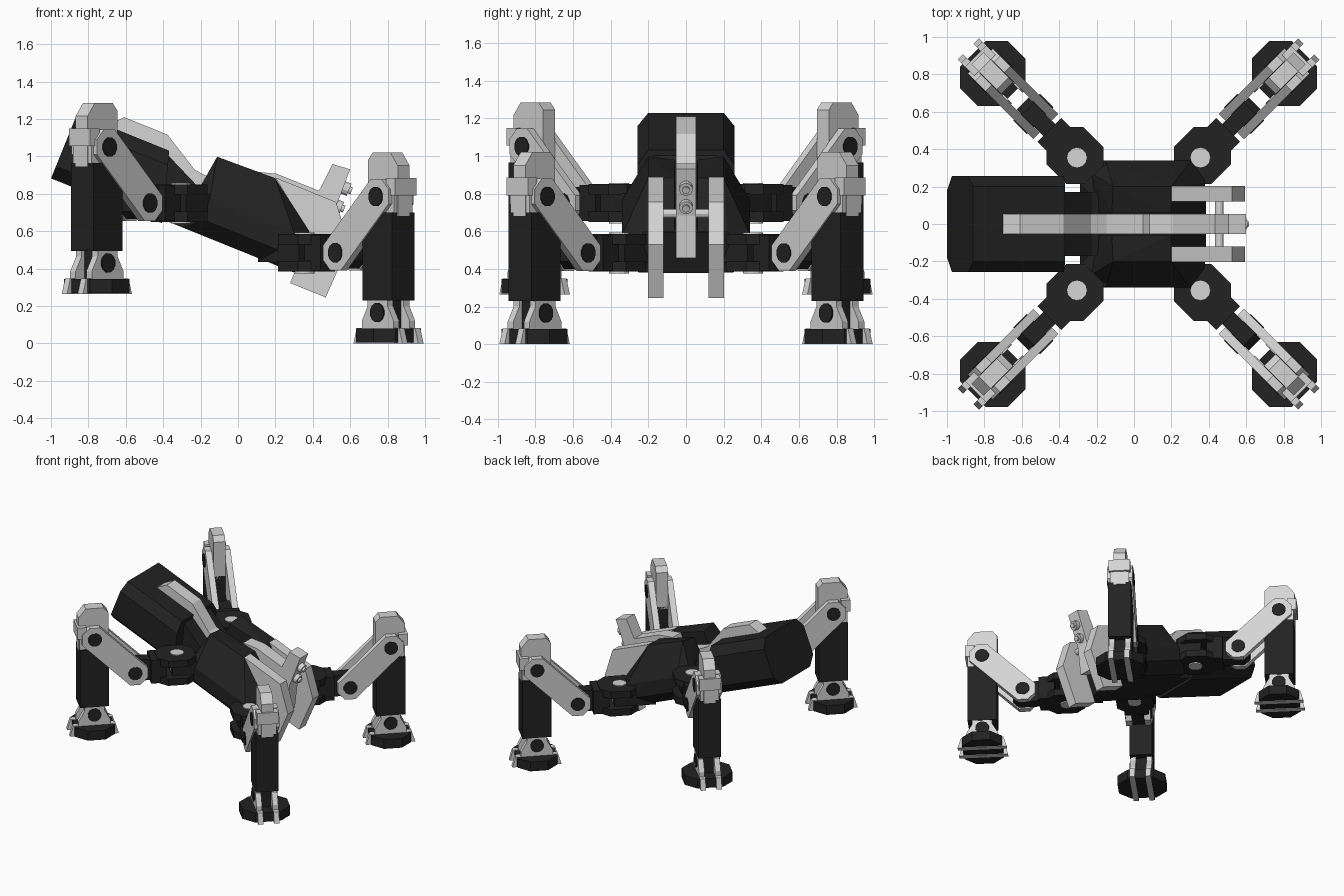
import bpy, bmesh, math
from mathutils import Matrix, Vector

if "Cube" in bpy.data.objects:
    bpy.data.objects.remove(bpy.data.objects["Cube"])


def material(name, v):
    m = bpy.data.materials.new(name)
    m.diffuse_color = (v, v, v, 1)
    m.use_nodes = True
    m.node_tree.nodes["Principled BSDF"].inputs["Base Color"].default_value = m.diffuse_color
    return m


BLACK = material("matte_black", 0.016)
LIGHT = material("light_grey", 0.66)


def finish(name, bm, mat, M):
    bmesh.ops.recalc_face_normals(bm, faces=bm.faces)
    me = bpy.data.meshes.new(name)
    bm.to_mesh(me)
    bm.free()
    me.transform(M)
    me.materials.append(mat)
    ob = bpy.data.objects.new(name, me)
    bpy.context.collection.objects.link(ob)
    return ob


def hull(name, pts, mat, M):
    bm = bmesh.new()
    for p in pts:
        bm.verts.new(p)
    bmesh.ops.convex_hull(bm, input=bm.verts)
    bmesh.ops.dissolve_limit(bm, angle_limit=0.02, verts=bm.verts, edges=bm.edges)
    return finish(name, bm, mat, M)


def prism(name, pts, a, b, mat, M, axis="y"):
    """Extrude a 2D outline from a to b along the axis."""
    place = {"x": lambda p, q, h: (h, p, q),
             "y": lambda p, q, h: (p, h, q),
             "z": lambda p, q, h: (p, q, h)}[axis]
    bm = bmesh.new()
    lo = [bm.verts.new(place(p, q, a)) for p, q in pts]
    hi = [bm.verts.new(place(p, q, b)) for p, q in pts]
    bm.faces.new(lo)
    bm.faces.new(hi)
    n = len(pts)
    for i in range(n):
        j = (i + 1) % n
        bm.faces.new((lo[i], lo[j], hi[j], hi[i]))
    return finish(name, bm, mat, M)


def chamfered(x0, x1, y0, y1, c):
    return [(x0 + c, y0), (x1 - c, y0), (x1, y0 + c), (x1, y1 - c),
            (x1 - c, y1), (x0 + c, y1), (x0, y1 - c), (x0, y0 + c)]


def rect(x0, x1, y0, y1):
    return [(x0, y0), (x1, y0), (x1, y1), (x0, y1)]


def disc(cx, cy, r, n=12):
    return [(cx + r * math.cos(2 * math.pi * (i + .5) / n),
             cy + r * math.sin(2 * math.pi * (i + .5) / n)) for i in range(n)]


# ---------- body, built level then pitched nose-down ----------
B = Matrix.Translation((0, 0, 0.5)) @ Matrix.Rotation(math.radians(22), 4, "Y")

# rear hull with chamfered cross-section
section = [(.18, -.02), (.257, .05), (.257, .28), (.2, .354)]
section += [(-y, v) for y, v in reversed(section)]
rear = [(-1.07, y, v) for y, v in section]
rear += [(-.43 - .11 * max(0, v) / .354, y, v) for y, v in section]
hull("rear_hull", rear, BLACK, B)
prism("waist", [(-.6, 0), (-.2, 0), (-.2, .24), (-.34, .24), (-.56, .34)], -.17, .17, BLACK, B)

# front body: centre keel and two side pods leaving a channel for the spine
prism("keel", [(-.43, 0), (.323, 0), (.323, .23), (-.02, .28), (-.43, .19)], -.17, .17, BLACK, B)
for s, side in ((1, "left"), (-1, "right")):
    pod = [(-.31, .055, 0), (-.31, .25, 0), (.32, .055, 0), (.32, .25, 0),
           (-.24, .34, .08), (-.24, .34, .19), (.26, .34, .08), (.25, .34, .19),
           (-.32, .27, .19), (.32, .27, .19), (.315, .06, .235), (.315, .22, .235),
           (-.29, .06, .40), (-.29, .2, .42), (.04, .06, .43), (.04, .2, .43)]
    hull("body_pod_" + side, [(u, s * y, v) for u, y, v in pod], BLACK, B)
    # jaw plate
    prism("jaw_plate_" + side, [(.04, .434), (.39, .434), (.54, .25), (.53, -.06),
                                (.325, -.06), (.325, .22)], s * .12, s * .203, LIGHT, B)

# spine crest running into the snout
prism("spine_crest", [(-.91, .34), (-.83, .43), (-.58, .43), (-.374, .31), (-.28, .30),
                      (-.06, .33), (-.06, .2), (-.42, .2), (-.56, .33)], -.053, .053, LIGHT, B)
prism("snout", [(-.08, .25), (-.08, .42), (.04, .455), (.283, .455), (.296, .615),
                (.395, .624), (.40, .36), (.46, .14), (.3, .14)], -.053, .053, LIGHT, B)
prism("jaw_rod", disc(.35, .35, .024), -.16, .16, LIGHT, B)
for i, v in enumerate((.52, .415)):
    prism("snout_bolt_%d" % i, disc(0, v, .036), .38, .43, LIGHT, B, "x")
    prism("snout_bolt_tip_%d" % i, disc(0, v, .02), .43, .445, LIGHT, B, "x")


# ---------- legs: local x points outward, origin under the hip pin ----------
def leg(tag, px, py, dz):
    M = Matrix.Translation((px, py, dz)) @ Matrix.Rotation(math.atan2(py, math.copysign(abs(py), px)), 4, "Z")

    def n(s):
        return s + "_" + tag

    # hip clevis
    prism(n("hip_tongue"), rect(-.26, .05, -.09, .09), .435, .535, BLACK, M, "z")
    prism(n("hip_fork_top"), chamfered(-.13, .16, -.14, .14, .07), .53, .585, BLACK, M, "z")
    prism(n("hip_fork_bottom"), chamfered(-.13, .16, -.14, .14, .07), .385, .44, BLACK, M, "z")
    prism(n("hip_block"), rect(.09, .21, -.09, .09), .39, .58, BLACK, M, "z")
    prism(n("hip_pin"), disc(0, 0, .053), .375, .592, LIGHT, M, "z")
    prism(n("hip_neck"), chamfered(.12, .41, .40, .57, .04), -.045, .045, BLACK, M)

    # paired thigh plates: hull of two octagons
    lo, hi = Vector((.33, .485)), Vector((.636, .785))
    octs = [tuple(c + Vector(p)) for c in (lo, hi) for p in chamfered(-.095, .095, -.095, .095, .056)]
    for s in (1, -1):
        hull(n("thigh_plate_" + ("a" if s > 0 else "b")),
             [(p, s * t, q) for p, q in octs for t in (.047, .095)], LIGHT, M)
    for c, part in ((lo, "thigh_pin"), (hi, "knee_pin")):
        prism(n(part), disc(c.x, c.y, .053), -.101, .101, BLACK, M)

    # shin and knee head
    F = M @ Matrix.Translation((.636, 0, 0))
    prism(n("shin"), rect(-.11, .11, -.085, .085), .23, .70, BLACK, F, "z")
    prism(n("knee_head"), [(-.11, .68), (.115, .68), (.115, .95), (.06, 1.02),
                           (-.075, 1.02), (-.11, .98)], -.045, .045, LIGHT, F)
    prism(n("knee_collar"), rect(.02, .11, -.07, .07), .70, .80, LIGHT, F, "z")
    prism(n("knee_crossbar"), rect(.06, .13, -.08, .08), .79, .885, LIGHT, F, "z")

    # ankle and foot
    prism(n("foot_pad"), chamfered(-.15, .15, -.18, .18, .083), .004, .08, BLACK, F, "z")
    prism(n("ankle_core"), rect(-.055, .055, -.04, .04), .06, .24, BLACK, F, "z")
    for s in (1, -1):
        ab = "a" if s > 0 else "b"
        prism(n("ankle_plate_" + ab), [(-.12, .07), (.12, .07), (.12, .12), (.075, .2), (.075, .24),
                                       (-.075, .24), (-.075, .2), (-.12, .12)],
              s * .04, s * .082, LIGHT, F)
        prism(n("toe_bar_" + ab), [(-.185, 0), (.185, 0), (.16, .083), (-.16, .083)],
              s * .04, s * .08, LIGHT, F)
    prism(n("ankle_pin"), disc(0, .165, .052), -.09, .09, BLACK, F)


for sy, ytag in ((-1, "near"), (1, "far")):
    leg("front_" + ytag, .355, sy * .355, 0)
    leg("rear_" + ytag, -.305, sy * .355, .265)
